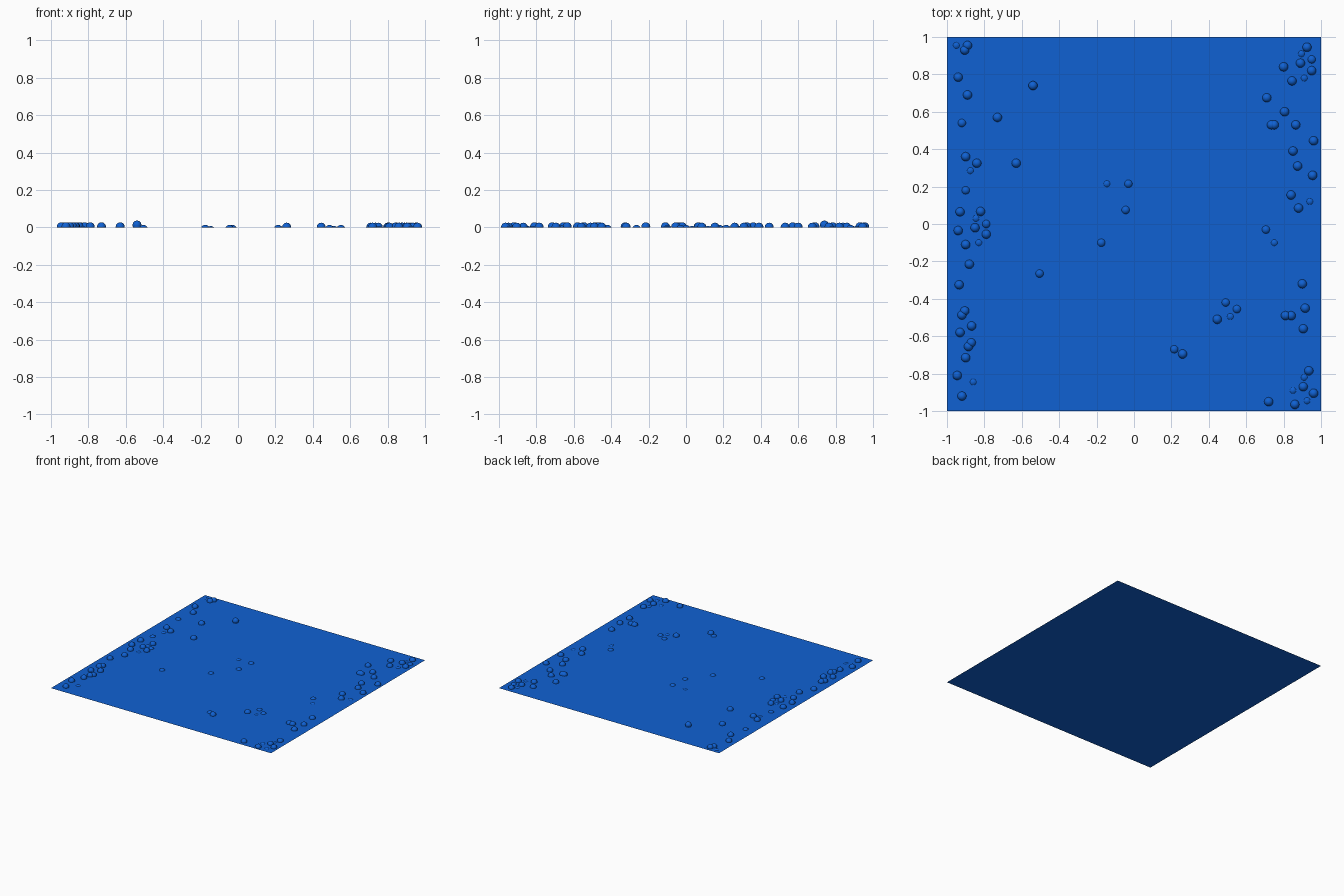
import bpy, bmesh
from mathutils import Matrix

R = 0.024  # every droplet is a sphere sunk to a different depth

blue = bpy.data.materials.new("blue")
blue.diffuse_color = (0.005, 0.12, 0.65, 1)


def make_object(name, bm, smooth=False):
    mesh = bpy.data.meshes.new(name)
    bm.to_mesh(mesh)
    bm.free()
    mesh.materials.append(blue)
    for p in mesh.polygons:
        p.use_smooth = smooth
    obj = bpy.data.objects.new(name, mesh)
    bpy.context.collection.objects.link(obj)
    return obj


def droplets(name, points, height):
    """Spherical caps rising to the given height above the sheet."""
    bm = bmesh.new()
    for x, y in points:
        bmesh.ops.create_uvsphere(bm, u_segments=20, v_segments=12, radius=R,
                                  matrix=Matrix.Translation((x, y, height - R)))
    bmesh.ops.bisect_plane(bm, geom=bm.verts[:] + bm.edges[:] + bm.faces[:],
                           plane_co=(0, 0, 0), plane_no=(0, 0, 1), clear_inner=True)
    return make_object(name, bm, True)


# flat sheet
bm = bmesh.new()
bmesh.ops.create_grid(bm, x_segments=1, y_segments=1, size=1)
make_object("water_sheet", bm)

# large droplets near the left edge
droplets("large_droplets_left", [
    (-.89, .955), (-.905, .93), (-.94, .785), (-.89, .69), (-.73, .57),
    (-.63, .325), (-.84, .325), (-.90, .36), (-.93, .065), (-.82, .067),
    (-.94, -.035), (-.85, -.02), (-.79, -.055), (-.90, -.11), (-.88, -.215),
    (-.935, -.325), (-.905, -.465), (-.92, -.487), (-.93, -.58), (-.868, -.545),
    (-.87, -.635), (-.885, -.655), (-.90, -.715), (-.945, -.81), (-.92, -.92)], 0.027)

# large droplets near the right edge
droplets("large_droplets_right", [
    (.925, .945), (.95, .82), (.89, .86), (.80, .84), (.845, .765),
    (.71, .675), (.805, .60), (.735, .53), (.75, .53), (.865, .53),
    (.96, .445), (.85, .39), (.875, .31), (.955, .26), (.84, .155),
    (.88, .085), (.90, -.32), (.915, -.45), (.81, -.49), (.84, -.49),
    (.905, -.56), (.935, -.785), (.905, -.87), (.96, -.905), (.86, -.965),
    (.72, -.95), (.445, -.51), (.26, -.695)], 0.025)

# the tallest droplet
droplets("tall_droplet", [(-.54, .74)], 0.036)

# half-sunk droplets
droplets("medium_droplets", [
    (-.505, -.265), (-.03, .215), (-.045, .075), (-.175, -.10), (-.90, .18),
    (-.79, 0), (-.92, .54), (.215, -.67), (.49, -.42), (.55, -.455),
    (.705, -.03), (.95, .88)], 0.013)

# nearly submerged droplets
droplets("small_droplets", [
    (-.95, .955), (-.875, .285), (-.845, .03), (-.83, -.10), (-.86, -.845),
    (-.145, .215), (.91, .78), (.895, .91), (.94, .12), (.75, -.10),
    (.515, -.495), (.85, -.89), (.925, -.945), (.91, -.82)], 0.007)
